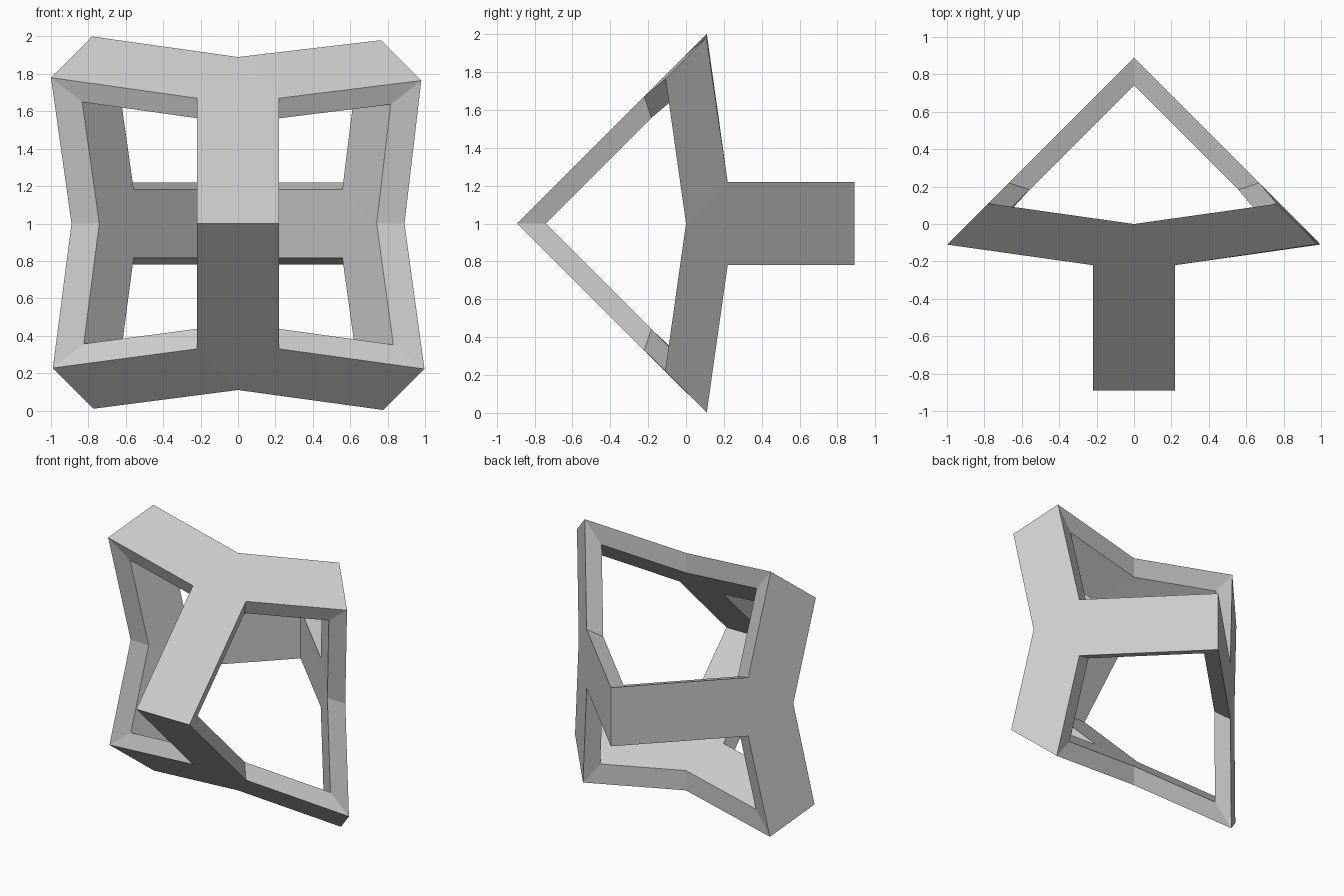
import bpy, bmesh
from mathutils import Vector

if "Cube" in bpy.data.objects:
    bpy.data.objects.remove(bpy.data.objects["Cube"], do_unlink=True)

INNER = 0.833            # inner shell size relative to the outer shell
CENTRE = Vector((0, 0, 1))

grey = bpy.data.materials.new("plain grey")
grey.use_nodes = True
grey.diffuse_color = (0.6, 0.6, 0.6, 1)
grey.node_tree.nodes["Principled BSDF"].inputs["Base Color"].default_value = (0.6, 0.6, 0.6, 1)

# Y-shaped plate: a stem and two arms, on one 45 degree plane
def plate_faces():
    def side(s):
        return [Vector(p) for p in ((s * .22, -.89, 0), (s * .22, -.22, .67),
                                    (s, -.11, .78), (s * .78, .11, 1))]
    l, r, mid = side(1), side(-1), Vector((0, 0, .89))
    return [[r[0], l[0], l[1], r[1]], [r[1], l[1], mid],
            [l[1], l[2], l[3], mid], [r[1], r[2], r[3], mid]]

# The four placements: top, bottom, left and right
placements = [
    lambda p: Vector((p.x, p.y, p.z)),
    lambda p: Vector((p.x, p.y, -p.z)),
    lambda p: Vector((p.z, -p.y, p.x)),
    lambda p: Vector((-p.z, -p.y, p.x)),
]

# Outer corners are pulled in very slightly by different amounts
def settle(p):
    if abs(p.x) > .7 and abs(p.z) > .7:
        if p.z > 0:
            return p * (.98 if p.x > 0 else 1)
        return p * (.997 if p.x > 0 else .99)
    return p

# Outer shell
bm = bmesh.new()
for place in placements:
    for face in plate_faces():
        bm.faces.new([bm.verts.new(settle(place(p))) for p in face])
bmesh.ops.remove_doubles(bm, verts=bm.verts[:], dist=.001)

# Inner shell, and rims around the openings
rim_edges = [e for e in bm.edges if e.is_boundary]
outer_faces = bm.faces[:]
inner = {v: bm.verts.new(v.co * INNER) for v in bm.verts[:]}
for f in outer_faces:
    bm.faces.new([inner[v] for v in reversed(f.verts)])
for e in rim_edges:
    a, b = e.verts
    bm.faces.new((a, b, inner[b], inner[a]))

bmesh.ops.translate(bm, verts=bm.verts[:], vec=CENTRE)
bmesh.ops.recalc_face_normals(bm, faces=bm.faces[:])

mesh = bpy.data.meshes.new("open_frame")
bm.to_mesh(mesh)
bm.free()
mesh.materials.append(grey)
frame = bpy.data.objects.new("open_frame", mesh)
bpy.context.collection.objects.link(frame)
